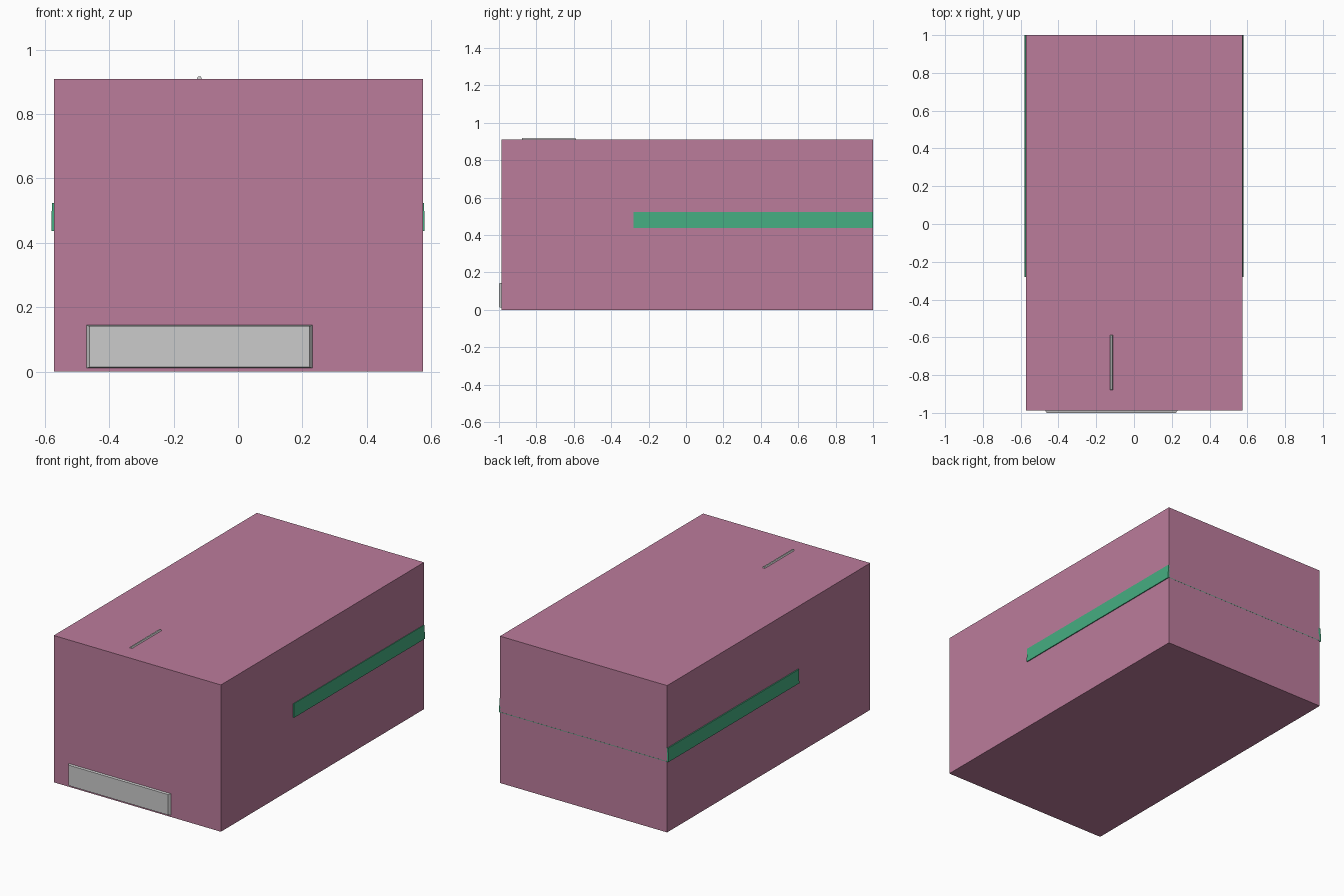
import bpy, bmesh
from mathutils import Vector

if "Cube" in bpy.data.objects:
    bpy.data.objects.remove(bpy.data.objects["Cube"])


def material(name, color):
    m = bpy.data.materials.new(name)
    m.diffuse_color = color
    m.use_nodes = True
    m.node_tree.nodes["Principled BSDF"].inputs["Base Color"].default_value = m.diffuse_color
    return m


def add_object(name, bm, mat=None):
    bmesh.ops.recalc_face_normals(bm, faces=bm.faces)
    me = bpy.data.meshes.new(name)
    bm.to_mesh(me)
    bm.free()
    if mat:
        me.materials.append(mat)
    ob = bpy.data.objects.new(name, me)
    bpy.context.collection.objects.link(ob)
    return ob


def box(name, lo, hi, mat=None, taper=None):
    """Box between two corners; taper = (axis, end sign, inset per axis)."""
    lo, hi = Vector(lo), Vector(hi)
    bm = bmesh.new()
    bmesh.ops.create_cube(bm, size=1)
    for v in bm.verts:
        side = v.co.copy()
        v.co = [lo[i] + (side[i] + 0.5) * (hi[i] - lo[i]) for i in range(3)]
        if taper and side[taper[0]] * taper[1] > 0:
            for i in range(3):
                v.co[i] -= taper[2][i] * (1 if side[i] > 0 else -1)
    return add_object(name, bm, mat)


pink = material("pink", (0.50, 0.20, 0.33, 1))
green = material("green", (0.06, 0.42, 0.22, 1))

# Main body
X0, X1, Y0, TOP = -0.571, 0.574, -0.987, 0.909
box("body", (X0, Y0, 0), (X1, 1, TOP), pink)

# Thin bands on both flanks, leaning in a little at the top
Z0, Z1, BAND_Y = 0.437, 0.523, -0.28
box("left_band", (-0.58, BAND_Y, Z0), (X0 + 0.01, 1, Z1), green,
    taper=(2, 1, (0.002, 0, 0)))
box("right_band", (X1 - 0.01, BAND_Y, Z0), (0.58, 1, Z1), green,
    taper=(2, 1, (0.002, 0, 0)))

# Thin seam across the back joining the two bands
box("back_seam", (X0, 0.98, Z0), (X1, 1.0005, Z0 + 0.003), green)

# Raised plate low on the front, with chamfered ends
box("front_plate", (-0.471, -1, 0.011), (0.231, Y0, 0.144),
    taper=(1, -1, (0.009, 0, 0.003)))

# Small ridge on the top
box("top_ridge", (-0.128, -0.878, TOP), (-0.112, -0.588, 0.917),
    taper=(2, 1, (0.004, 0.002, 0)))
